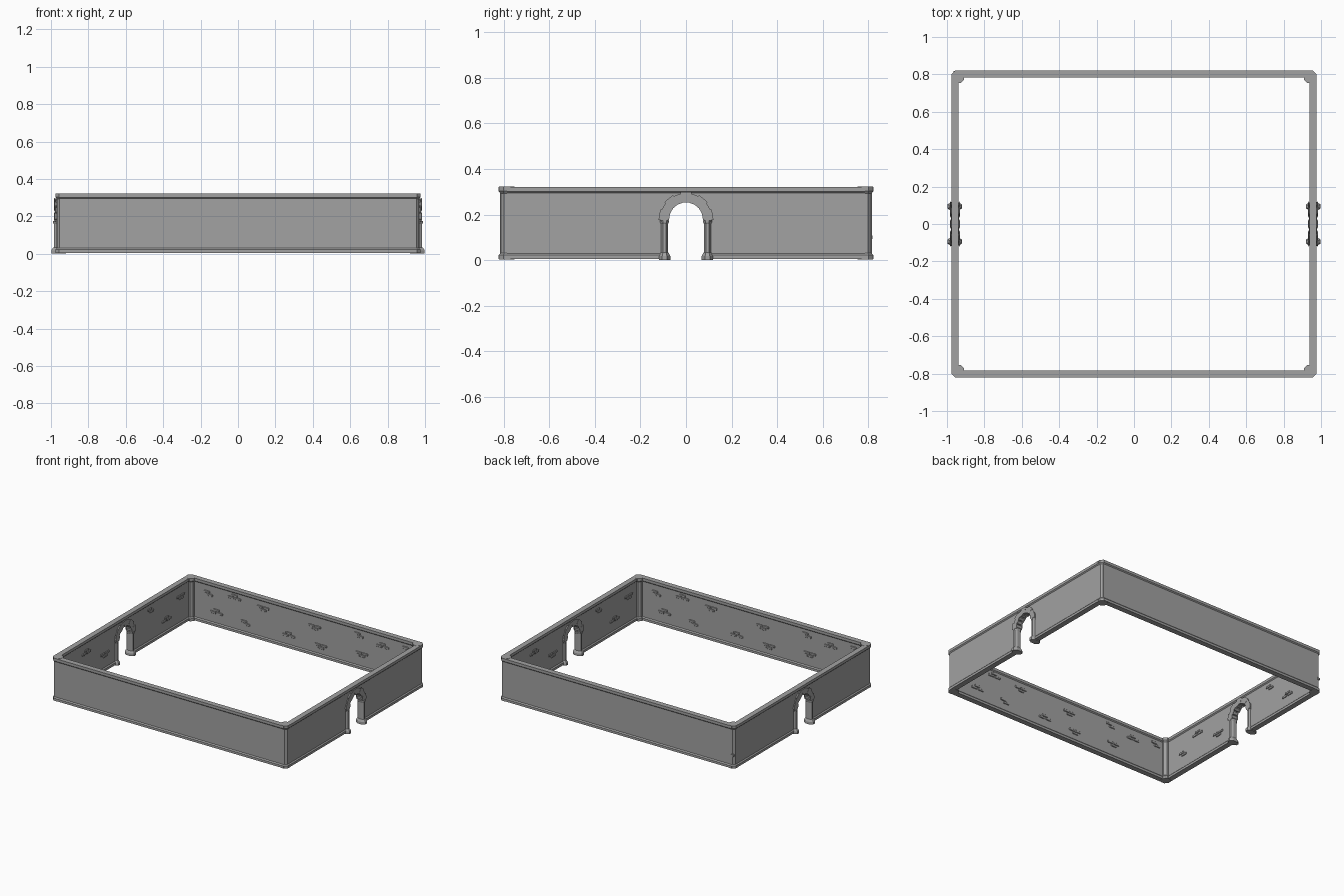
import bpy, bmesh, math
from mathutils import Matrix, Vector

if "Cube" in bpy.data.objects:
    bpy.data.objects.remove(bpy.data.objects["Cube"])

H = 0.322            # wall height
CX, CY = 0.957, 0.802  # wall centre lines

stone = bpy.data.materials.new("dark_stone")
stone.diffuse_color = (0.36, 0.36, 0.36, 1)
stone.use_nodes = True
stone.node_tree.nodes["Principled BSDF"].inputs["Base Color"].default_value = stone.diffuse_color


def make(name, bm):
    bmesh.ops.recalc_face_normals(bm, faces=bm.faces)
    me = bpy.data.meshes.new(name)
    bm.to_mesh(me)
    bm.free()
    me.materials.append(stone)
    ob = bpy.data.objects.new(name, me)
    bpy.context.collection.objects.link(ob)
    return ob


def prism(bm, pts, offset):
    """Solid from a closed 3D outline pushed along an offset."""
    a = [bm.verts.new(p) for p in pts]
    b = [bm.verts.new(Vector(p) + Vector(offset)) for p in pts]
    n = len(pts)
    bm.faces.new(a)
    bm.faces.new(b[::-1])
    for i in range(n):
        bm.faces.new((a[i], a[(i + 1) % n], b[(i + 1) % n], b[i]))


def lathe(bm, cx, cy, rings):
    """Stack of octagons; rings hold (half x, half y, z)."""
    k = 1 / math.cos(math.pi / 8)
    loops = []
    for rx, ry, z in rings:
        loops.append([bm.verts.new((cx + rx * k * math.cos((i + .5) * math.pi / 4),
                                    cy + ry * k * math.sin((i + .5) * math.pi / 4), z))
                      for i in range(8)])
    bm.faces.new(loops[0])
    bm.faces.new(loops[-1])
    for lo, hi in zip(loops, loops[1:]):
        for i in range(8):
            bm.faces.new((lo[i], lo[(i + 1) % 8], hi[(i + 1) % 8], hi[i]))


def box(bm, centre, size):
    bmesh.ops.create_cube(bm, size=1, matrix=Matrix.Translation(centre) @ Matrix.Diagonal((*size, 1)))


# Wall cross-section with plinth and coping, mirrored about its centre line
half = [(0.020, 0.005), (0.020, 0.022), (0.013, 0.030), (0.013, 0.295), (0.020, 0.302), (0.020, H)]
section = half + [(-w, z) for w, z in half[::-1]]

for s, name in ((-1, "front_wall"), (1, "back_wall")):
    bm = bmesh.new()
    prism(bm, [(-0.955, s * CY + w, z) for w, z in section], (1.91, 0, 0))
    make(name, bm)

# Arch-shaped cutter through both side walls
bm = bmesh.new()
arc = [(0.09 * math.cos(i * math.pi / 12), 0.182 + 0.09 * math.sin(i * math.pi / 12)) for i in range(13)]
prism(bm, [(-1.2, y, z) for y, z in [(0.09, -0.1)] + arc + [(-0.09, -0.1)]], (2.4, 0, 0))
cutter = make("doorway_cutter", bm)
cutter.hide_render = True
cutter.hide_viewport = True

for s, name in ((-1, "left_wall"), (1, "right_wall")):
    bm = bmesh.new()
    prism(bm, [(s * CX + w, -0.785, z) for w, z in section], (0, 1.57, 0))
    ob = make(name, bm)
    mod = ob.modifiers.new("doorway", "BOOLEAN")
    mod.operation = 'DIFFERENCE'
    mod.object = cutter
    mod.solver = 'EXACT'

# Octagonal corner pillars
bm = bmesh.new()
for sx in (-1, 1):
    for sy in (-1, 1):
        lathe(bm, sx * 0.942, sy * 0.787,
              [(r, r, z) for r, z in ((.034, 0.003), (.034, .022), (.027, .031),
                                      (.027, .293), (.034, .303), (.034, H + .001))])
make("corner_pillars", bm)

# Doorway columns and arch stones
for s, side in ((-1, "left"), (1, "right")):
    bm = bmesh.new()
    for sy in (-1, 1):
        lathe(bm, s * 0.959, sy * 0.094,
              [(.039, .025, 0), (.039, .025, .018), (.032, .019, .030), (.026, .016, .034),
               (.026, .016, .160), (.029, .019, .166), (.029, .019, .174)])
    make(side + "_door_columns", bm)

    bm = bmesh.new()
    n = 9
    for i in range(n):
        d, ro = (0.026, 0.116) if i % 2 == 0 else (0.022, 0.111)
        a0, a1 = math.pi * (i + .02) / n, math.pi * (i + .98) / n
        ring = [(r, a) for r, a in ((.078, a0), (ro, a0), (ro, a1), (.078, a1))]
        prism(bm, [(s * CX - d, r * math.cos(a), 0.180 + r * math.sin(a)) for r, a in ring], (2 * d, 0, 0))
    # upright springer stones under the arch ring
    for sy in (-1, 1):
        box(bm, (s * CX, sy * 0.0955, 0.178), (0.05, 0.036, 0.014))
    bmesh.ops.bevel(bm, geom=bm.edges[:], offset=0.004, segments=1, affect='EDGES')
    make(side + "_arch_stones", bm)

# Exposed brick clusters on the inner faces: (position along wall, height, pattern)
long_wall = [(-.81, .24, 0), (-.58, .27, 1), (-.35, .245, 2), (-.73, .12, 1), (-.50, .10, 0), (.08, .22, 2),
             (-.13, .11, 1), (.44, .26, 0), (.13, .09, 2), (.65, .235, 1), (.47, .12, 2), (.84, .26, 0)]
short_wall = [(-.62, .14, 0), (-.45, .235, 1), (-.24, .13, 2), (.30, .255, 0), (.50, .12, 1), (.66, .22, 2)]
patterns = [[(0, 0), (.025, -.019)], [(0, 0), (-.028, -.019), (.028, -.019)], [(-.02, 0), (.032, 0), (.01, -.019)]]

for name, spots, dist in (("long", long_wall, CY), ("short", short_wall, CX)):
    for flip in (0, 1):
        bm = bmesh.new()
        for u, z, p in spots:
            for du, dz in patterns[p]:
                box(bm, (u + du, dist - 0.013, z + dz + 0.005), (0.047, 0.012, 0.016))
        bmesh.ops.bevel(bm, geom=bm.edges[:], offset=0.002, segments=1, affect='EDGES')
        angle = flip * math.pi + (math.pi / 2 if name == "short" else 0)
        bmesh.ops.rotate(bm, verts=bm.verts, matrix=Matrix.Rotation(angle, 3, 'Z'))
        make(f"{name}_wall_bricks_{flip + 1}", bm)

# Single loose brick on the outside of the back left corner
bm = bmesh.new()
box(bm, (-0.955, 0.812, 0.10), (0.02, 0.012, 0.015))
make("outer_brick", bm)
